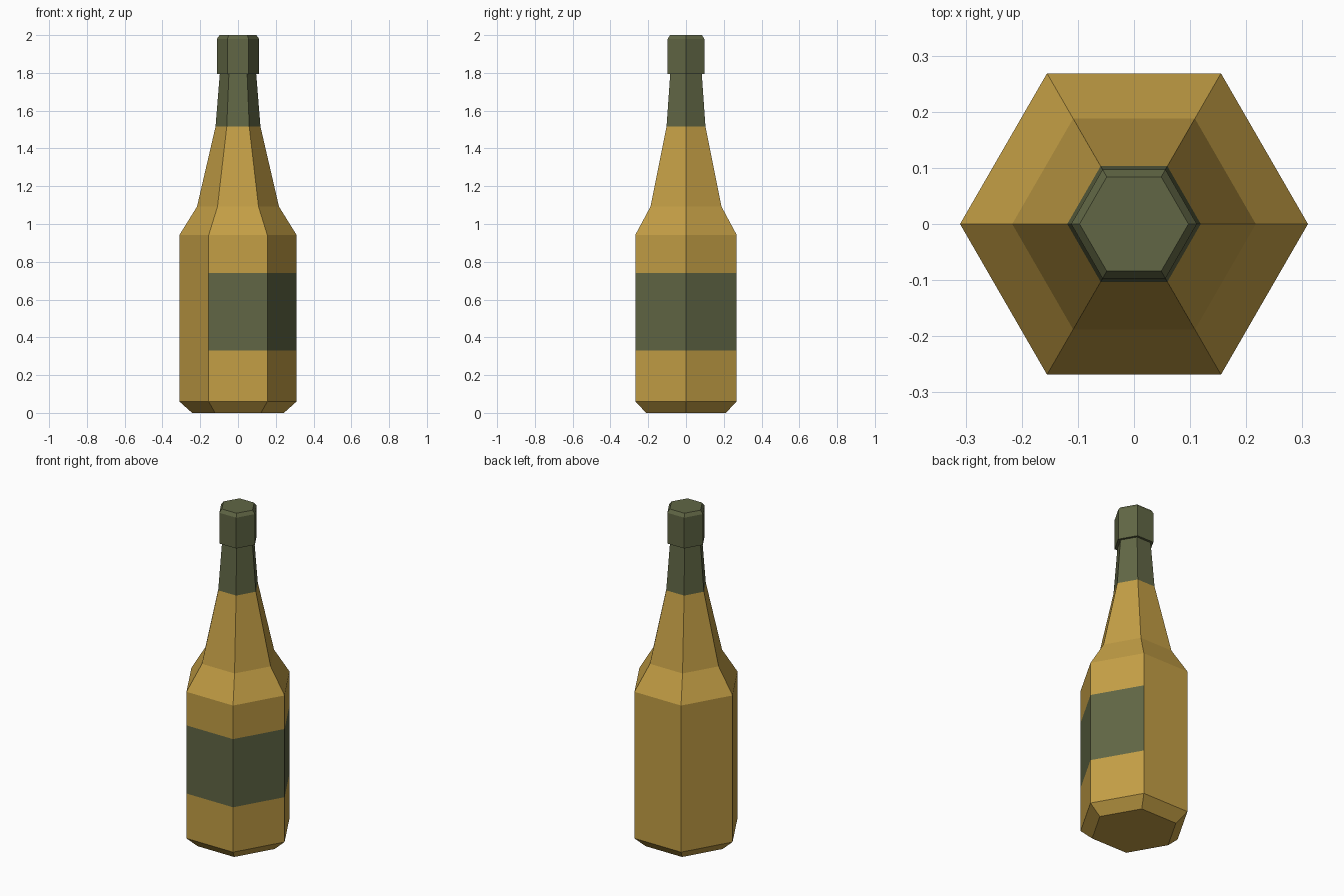
import bpy, bmesh, math

if "Cube" in bpy.data.objects:
    bpy.data.objects.remove(bpy.data.objects["Cube"])

SIDES = 6


def material(name, rgb):
    m = bpy.data.materials.new(name)
    m.diffuse_color = (*rgb, 1.0)
    m.use_nodes = True
    m.node_tree.nodes["Principled BSDF"].inputs["Base Color"].default_value = m.diffuse_color
    return m


amber = material("amber glass", (0.55, 0.345, 0.06))
olive = material("dark olive", (0.119, 0.134, 0.059))


def lathe(name, profile, mats, rule):
    """Six-sided closed solid from (radius, height) points; rule picks material."""
    bm = bmesh.new()
    rings = []
    for r, z in profile:
        rings.append([bm.verts.new((r * math.cos(math.tau * i / SIDES),
                                    r * math.sin(math.tau * i / SIDES), z))
                      for i in range(SIDES)])
    for low, high in zip(rings, rings[1:]):
        for i in range(SIDES):
            j = (i + 1) % SIDES
            bm.faces.new((low[i], low[j], high[j], high[i]))
    bm.faces.new(rings[0][::-1])
    bm.faces.new(rings[-1])
    bm.normal_update()
    for f in bm.faces:
        f.material_index = rule(f.calc_center_median(), f.normal)
    mesh = bpy.data.meshes.new(name)
    bm.to_mesh(mesh)
    bm.free()
    for m in mats:
        mesh.materials.append(m)
    obj = bpy.data.objects.new(name, mesh)
    bpy.context.collection.objects.link(obj)
    return obj


# Bottle: neck foil above 1.51, label on the front and the two right-hand sides
LABEL_LOW, LABEL_HIGH, FOIL_LOW = 0.33, 0.74, 1.515


def bottle_colour(c, n):
    on_label = LABEL_LOW < c.z < LABEL_HIGH and (n.x > 0.5 or n.y < -0.9)
    return 1 if on_label or c.z > FOIL_LOW else 0


lathe("bottle",
      [(0.243, 0), (0.31, 0.06), (0.31, LABEL_LOW), (0.31, LABEL_HIGH),
       (0.31, 0.942), (0.217, 1.092), (0.119, FOIL_LOW), (0.096, 1.80)],
      [amber, olive], bottle_colour)

# Cap with a bevelled top
lathe("cap", [(0.112, 1.795), (0.112, 1.98), (0.097, 2.0)],
      [olive], lambda c, n: 0)
